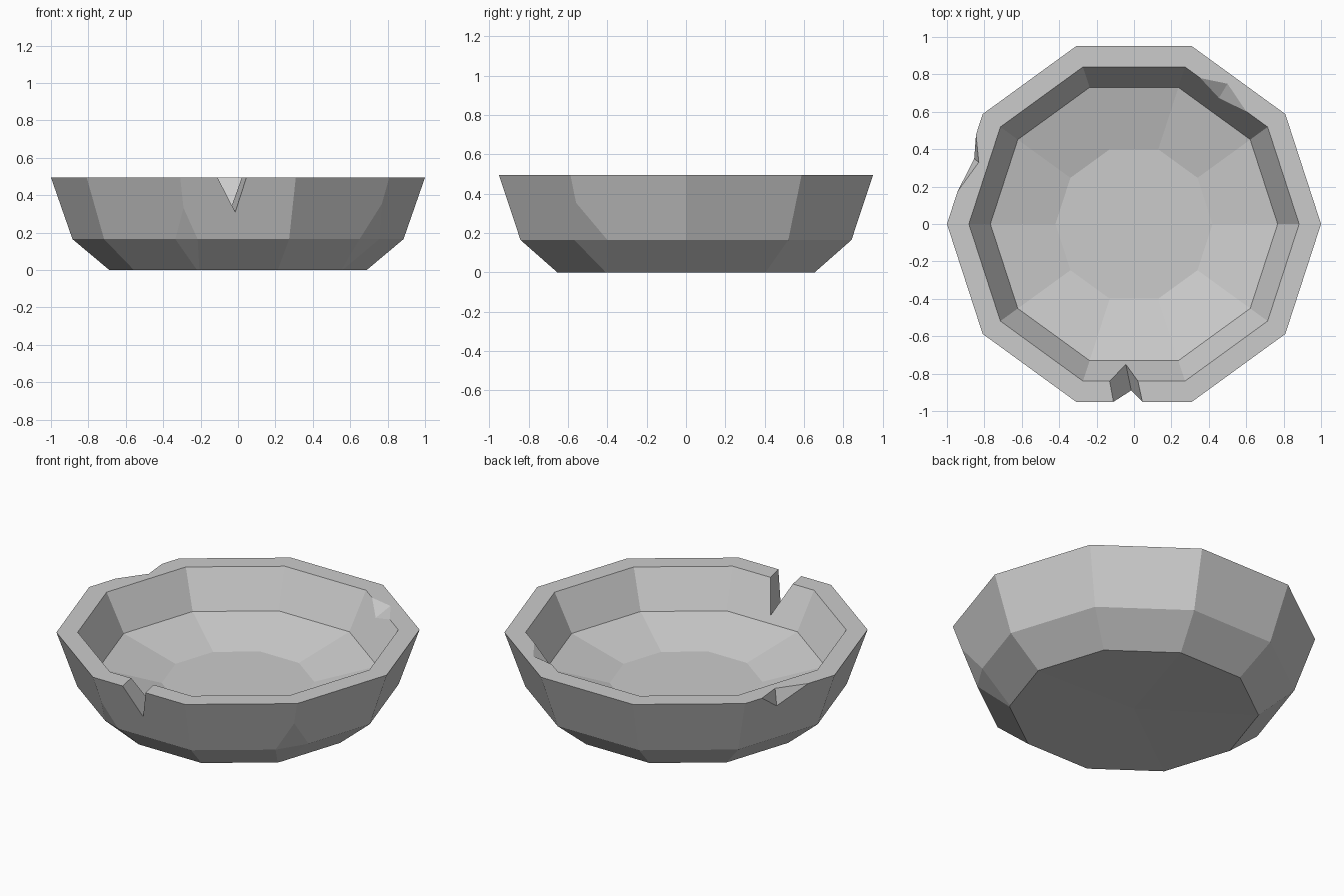
import bpy, bmesh, math
from mathutils import Vector as V

if "Cube" in bpy.data.objects:
    bpy.data.objects.remove(bpy.data.objects["Cube"])

SIDES = 10
TOP = 0.495

# Bowl: ten-sided ring profile, bottom centre -> outside -> rim -> inside floor
bm = bmesh.new()
profile = [(0.688, 0), (0.885, 0.165), (1.0, TOP), (0.883, TOP), (0.768, 0.275), (0.42, 0.183)]
rings = []
for r, z in profile:
    rings.append([bm.verts.new((r * math.cos(2 * math.pi * i / SIDES),
                                r * math.sin(2 * math.pi * i / SIDES), z)) for i in range(SIDES)])
for a, b in zip(rings, rings[1:]):
    for i in range(SIDES):
        j = (i + 1) % SIDES
        bm.faces.new((a[i], a[j], b[j], b[i]))
bm.faces.new(rings[-1])
under = bm.verts.new((0, 0, 0.015))
for i in range(SIDES):
    bm.faces.new((under, rings[0][(i + 1) % SIDES], rings[0][i]))


# Shaved corners on the outside: one flat above the waist edge, one below it
def shave(left, right, upper, lower):
    left, right = V(left), V(right)
    for p in (V(upper), V(lower)):
        n = (right - left).cross(p - left).normalized()
        if n.dot(left) < 0:
            n.negate()
        cut = bmesh.ops.bisect_plane(bm, geom=bm.verts[:] + bm.edges[:] + bm.faces[:], dist=1e-5,
                                     plane_co=left, plane_no=n, clear_outer=True)
        edges = [e for e in bm.edges if e.is_boundary]
        if edges:
            bmesh.ops.holes_fill(bm, edges=edges, sides=0)


shave((0.65, -0.568, 0.165), (0.755, -0.40, 0.165), (0.784, -0.57, 0.39), (0.5566, -0.4044, 0.002))
shave((-0.335, -0.797, 0.165), (-0.215, -0.842, 0.165), (-0.293, -0.903, 0.345), (-0.2126, -0.6543, 0.002))

bmesh.ops.recalc_face_normals(bm, faces=bm.faces[:])
mesh = bpy.data.meshes.new("bowl")
bm.to_mesh(mesh)
bm.free()
bowl = bpy.data.objects.new("bowl", mesh)
bpy.context.collection.objects.link(bowl)


# Wedge cutter: sharp edge runs through p and q, its flanks pass through a and b
def wedge(name, p, q, a, b, reach=1.4, extend=0.15):
    p, q, a, b = V(p), V(q), V(a), V(b)
    d = (q - p).normalized() * extend
    w = bmesh.new()
    for end in (p - d, q + d):
        for off in (V(), (a - p) * reach, (b - p) * reach):
            w.verts.new(end + off)
    bmesh.ops.convex_hull(w, input=w.verts[:])
    bmesh.ops.recalc_face_normals(w, faces=w.faces[:])
    me = bpy.data.meshes.new(name)
    w.to_mesh(me)
    w.free()
    ob = bpy.data.objects.new(name, me)
    bpy.context.collection.objects.link(ob)
    ob.hide_render = True
    return ob


# Rim damage: front notch, left outer chip, back inner chip
cutters = [
    wedge("front_notch_cutter", (-0.015, -0.888, 0.31), (-0.04, -0.767, 0.315),
          (-0.11, -0.951, TOP), (0.045, -0.951, TOP)),
    wedge("left_chip_cutter", (-0.855, 0.35, 0.40), (-0.83, 0.33, TOP),
          (-0.946, 0.17, TOP), (-0.845, 0.48, TOP)),
    wedge("back_chip_cutter", (0.455, 0.675, 0.44), (0.50, 0.75, TOP),
          (0.355, 0.78, TOP), (0.60, 0.602, TOP)),
]
bpy.context.view_layer.objects.active = bowl
for c in cutters:
    m = bowl.modifiers.new(c.name, 'BOOLEAN')
    m.operation = 'DIFFERENCE'
    m.solver = 'EXACT'
    m.object = c
    bpy.ops.object.modifier_apply(modifier=m.name)
for c in cutters:
    bpy.data.objects.remove(c)
